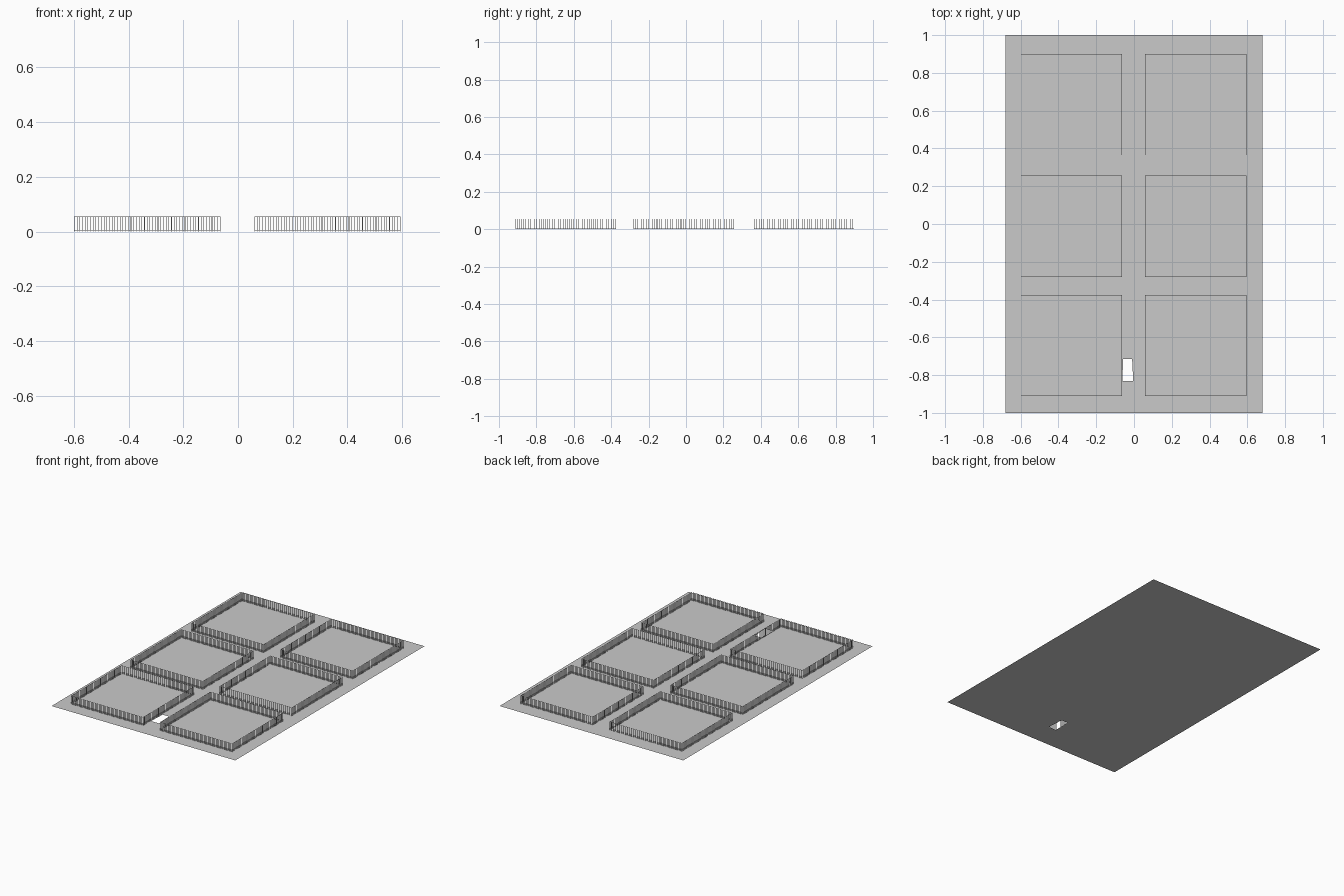
import bpy
import bmesh

old = bpy.data.objects.get("Cube")
if old:
    bpy.data.objects.remove(old, do_unlink=True)


def material(name, value):
    m = bpy.data.materials.new(name)
    m.use_nodes = True
    colour = (value, value, value, 1)
    m.diffuse_color = colour
    m.node_tree.nodes["Principled BSDF"].inputs["Base Color"].default_value = colour
    return m


light_grey = material("light grey", 0.59)


def finish(bm, name):
    mesh = bpy.data.meshes.new(name)
    bm.to_mesh(mesh)
    bm.free()
    mesh.materials.append(light_grey)
    return mesh


def place(name, mesh, location=(0, 0, 0)):
    obj = bpy.data.objects.new(name, mesh)
    obj.location = location
    bpy.context.collection.objects.link(obj)


def box(bm, low, high):
    corners = [bm.verts.new((x, y, z)) for z in (low[2], high[2])
               for x, y in ((low[0], low[1]), (high[0], low[1]),
                            (high[0], high[1]), (low[0], high[1]))]
    bm.faces.new(corners[3::-1])
    bm.faces.new(corners[4:])
    for i in range(4):
        j = (i + 1) % 4
        bm.faces.new((corners[i], corners[j], corners[j + 4], corners[i + 4]))


# Flat ground sheet with a small four-sided opening
bm = bmesh.new()
W, L = 0.68, 1.0
outer = [bm.verts.new((x, y, 0)) for x, y in ((-W, -L), (W, -L), (W, L), (-W, L))]
inner = [bm.verts.new((x, y, 0)) for x, y in
         ((-0.062, -0.83), (-0.004, -0.83), (-0.01, -0.715), (-0.057, -0.715))]
for i in range(4):
    j = (i + 1) % 4
    bm.faces.new((outer[i], outer[j], inner[j], inner[i]))
place("ground", finish(bm, "ground"))

# Square picket fence: thin pickets on four sides between fine rails
SIDE, HEIGHT, COUNT = 0.535, 0.055, 54
HALF, PICKET, RAIL = SIDE / 2, 0.001, 0.001

bm = bmesh.new()
for s in (-1, 1):
    c = s * (HALF - PICKET)
    for i in range(COUNT + 1):
        p = -HALF + PICKET + i * (SIDE - 2 * PICKET) / COUNT
        box(bm, (p - PICKET, c - PICKET, 0), (p + PICKET, c + PICKET, HEIGHT))
        if 0 < i < COUNT:
            box(bm, (c - PICKET, p - PICKET, 0), (c + PICKET, p + PICKET, HEIGHT))
    for z in (0.002, HEIGHT - RAIL):
        box(bm, (-HALF, c - PICKET, z), (HALF, c + PICKET, z + RAIL))
        box(bm, (c - PICKET, -HALF, z), (c + PICKET, HALF, z + RAIL))
fence = finish(bm, "fence")

# Two columns of three fenced plots share the same mesh
for side, x in (("right", -0.332), ("left", 0.327)):
    for row, y in (("front", -0.643), ("middle", -0.012), ("back", 0.632)):
        place(f"fence_{row}_{side}", fence, (x, y, 0))
